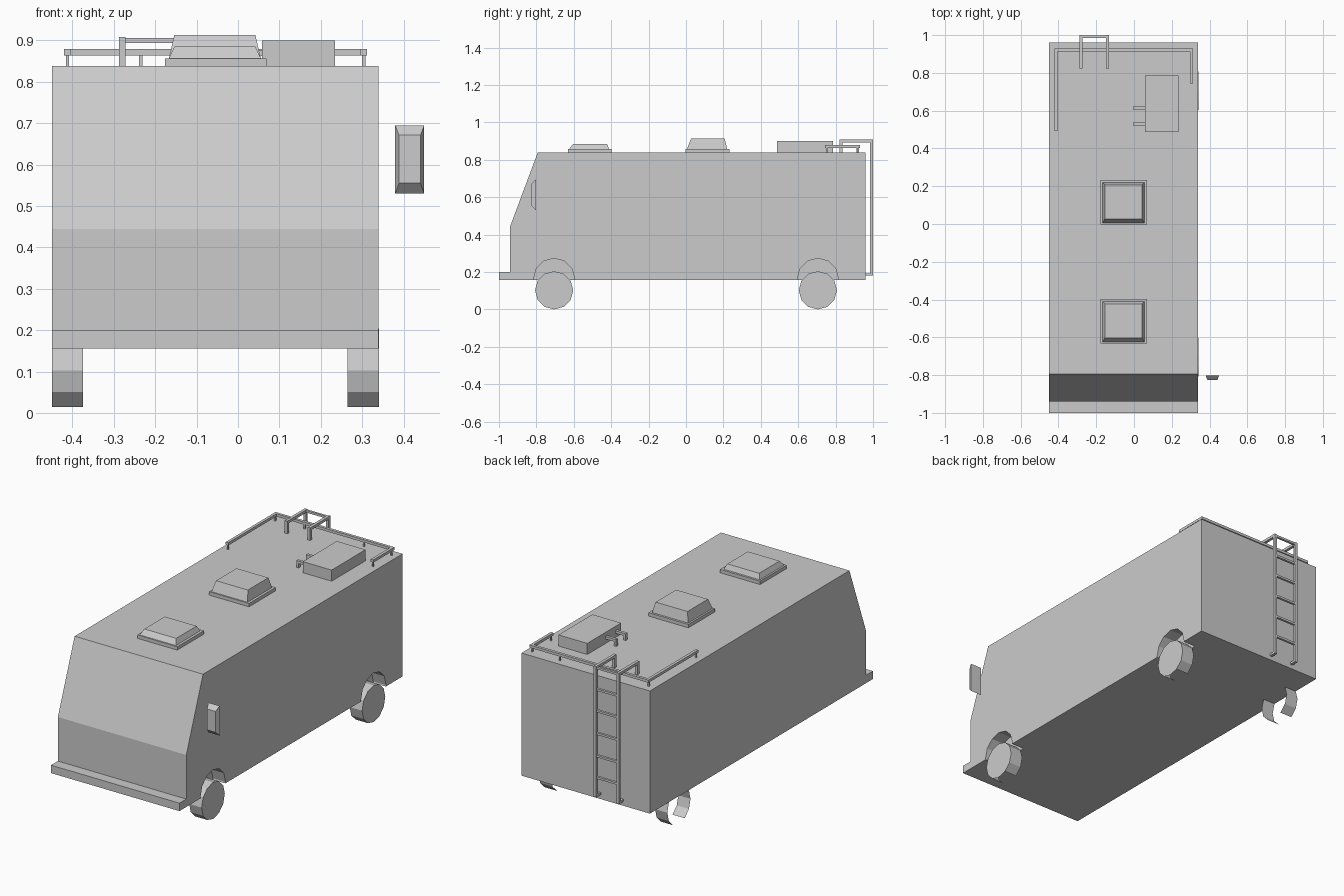
import bpy, bmesh, math

if "Cube" in bpy.data.objects:
    bpy.data.objects.remove(bpy.data.objects["Cube"])


def make(name, verts, faces):
    me = bpy.data.meshes.new(name)
    me.from_pydata(verts, [], faces)
    bm = bmesh.new()
    bm.from_mesh(me)
    bmesh.ops.recalc_face_normals(bm, faces=bm.faces)
    bm.to_mesh(me)
    bm.free()
    ob = bpy.data.objects.new(name, me)
    bpy.context.collection.objects.link(ob)
    return ob


def extrude_x(name, profile, x0, x1):
    """Closed (y, z) profile extruded along x."""
    n = len(profile)
    verts = [(x, y, z) for x in (x0, x1) for y, z in profile]
    faces = [(i, (i + 1) % n, n + (i + 1) % n, n + i) for i in range(n)]
    return make(name, verts, faces + [tuple(range(n)), tuple(range(n, 2 * n))])


def ring(y, z, r, n=12):
    """Polygon in the side plane, first vertex at the bottom."""
    return [(y + r * math.sin(2 * math.pi * i / n), z - r * math.cos(2 * math.pi * i / n))
            for i in range(n)]


BOX_FACES = [(0, 1, 2, 3), (4, 5, 6, 7), (0, 1, 5, 4), (1, 2, 6, 5), (2, 3, 7, 6), (3, 0, 4, 7)]


def boxes(name, parts):
    """One object from several boxes given as (x0, x1, y0, y1, z0, z1)."""
    verts, faces = [], []
    for x0, x1, y0, y1, z0, z1 in parts:
        o = len(verts)
        for z in (z0, z1):
            verts += [(x0, y0, z), (x1, y0, z), (x1, y1, z), (x0, y1, z)]
        faces += [tuple(o + i for i in f) for f in BOX_FACES]
    return make(name, verts, faces)


def frustum(name, lo, hi, z0, z1):
    verts = [(x, y, z) for (x0, x1, y0, y1), z in ((lo, z0), (hi, z1))
             for x, y in ((x0, y0), (x1, y0), (x1, y1), (x0, y1))]
    return make(name, verts, BOX_FACES)


XL, XR, ROOF = -0.45, 0.34, 0.838
AXLES = {"front": -0.705, "rear": 0.705}

# body shell with the bumper step and sloping windscreen
body = extrude_x("body", [(-1, 0.156), (-1, 0.2), (-0.94, 0.2), (-0.94, 0.445),
                          (-0.793, ROOF), (0.96, ROOF), (0.96, 0.156)], XL, XR)

# wheel arches cut into the right side
for end, y in AXLES.items():
    cutter = extrude_x("arch_cutter", ring(y, 0.163, 0.11), 0.262, 0.4)
    cutter.hide_render = True
    mod = body.modifiers.new("arch", 'BOOLEAN')
    mod.operation, mod.solver, mod.object = 'DIFFERENCE', 'EXACT', cutter
    bpy.context.view_layer.objects.active = body
    bpy.ops.object.modifier_apply(modifier=mod.name)
    bpy.data.objects.remove(cutter)


# wheels: tread open at the ground, disc only on the right-hand ones
def wheel(name, x0, x1, y, disc):
    r = ring(y, 0.102, 0.102)
    n = len(r)
    verts = [(x, a, b) for x in (x0, x1) for a, b in r]
    faces = [(i, i + 1, n + i + 1, n + i) for i in range(1, n - 1)]
    if disc:
        faces.append(tuple(range(n, 2 * n)))
    make(name, verts, faces)


for end, y in AXLES.items():
    wheel(end + "_right_wheel", 0.265, XR + 0.001, y, True)
wheel("rear_left_wheel", XL, -0.375, AXLES["rear"], False)

# roof vents: flat base with tapered lid
for name, yc, top in (("front_vent", -0.515, 0.885), ("middle_vent", 0.115, 0.913)):
    boxes(name + "_base", [(-0.177, 0.069, yc - 0.117, yc + 0.117, ROOF, 0.857)])
    frustum(name + "_lid", (-0.167, 0.055, yc - 0.11, yc + 0.105),
            (-0.154, 0.042, yc - 0.088, yc + 0.092), 0.857, top)

# roof box with two small brackets
boxes("roof_box", [(0.058, 0.235, 0.487, 0.785, ROOF, 0.9)])
boxes("roof_box_brackets",
      [b for y in (0.53, 0.615) for b in
       ((-0.006, 0.06, y - 0.008, y + 0.008, 0.862, 0.876),
        (-0.006, 0.008, y - 0.008, y + 0.008, ROOF, 0.862))])

# roof rail around the rear
posts = [(-0.412, 0.5), (-0.412, 0.915), (-0.235, 0.922), (0.13, 0.922), (0.304, 0.915), (0.304, 0.752)]
boxes("roof_rail", [(-0.42, -0.404, 0.492, 0.93, 0.864, 0.879),
                    (0.296, 0.312, 0.743, 0.93, 0.864, 0.879),
                    (-0.404, 0.296, 0.914, 0.93, 0.864, 0.879)]
      + [(x - 0.004, x + 0.004, y - 0.004, y + 0.004, ROOF, 0.864) for x, y in posts])

# rear ladder: two hooked side rails and rungs
parts = []
for x in (-0.28, -0.14):
    a, b = x - 0.008, x + 0.008
    parts += [(a, b, 0.985, 1.0, 0.18, 0.908), (a, b, 0.822, 0.985, 0.893, 0.908),
              (a, b, 0.822, 0.838, ROOF, 0.893), (a, b, 0.96, 0.985, 0.18, 0.193)]
for z in (0.29, 0.41, 0.535, 0.66, 0.78, 0.9):
    parts.append((-0.272, -0.148, 0.986, 0.999, z - 0.006, z + 0.006))
boxes("rear_ladder", parts)

# side mirror: frustum facing forward
verts = [(x, y, z) for y, x0, x1, z0, z1 in ((-0.803, 0.38, 0.45, 0.53, 0.695),
                                            (-0.827, 0.389, 0.441, 0.555, 0.671))
         for x, z in ((x0, z0), (x1, z0), (x1, z1), (x0, z1))]
make("side_mirror", verts, BOX_FACES)
